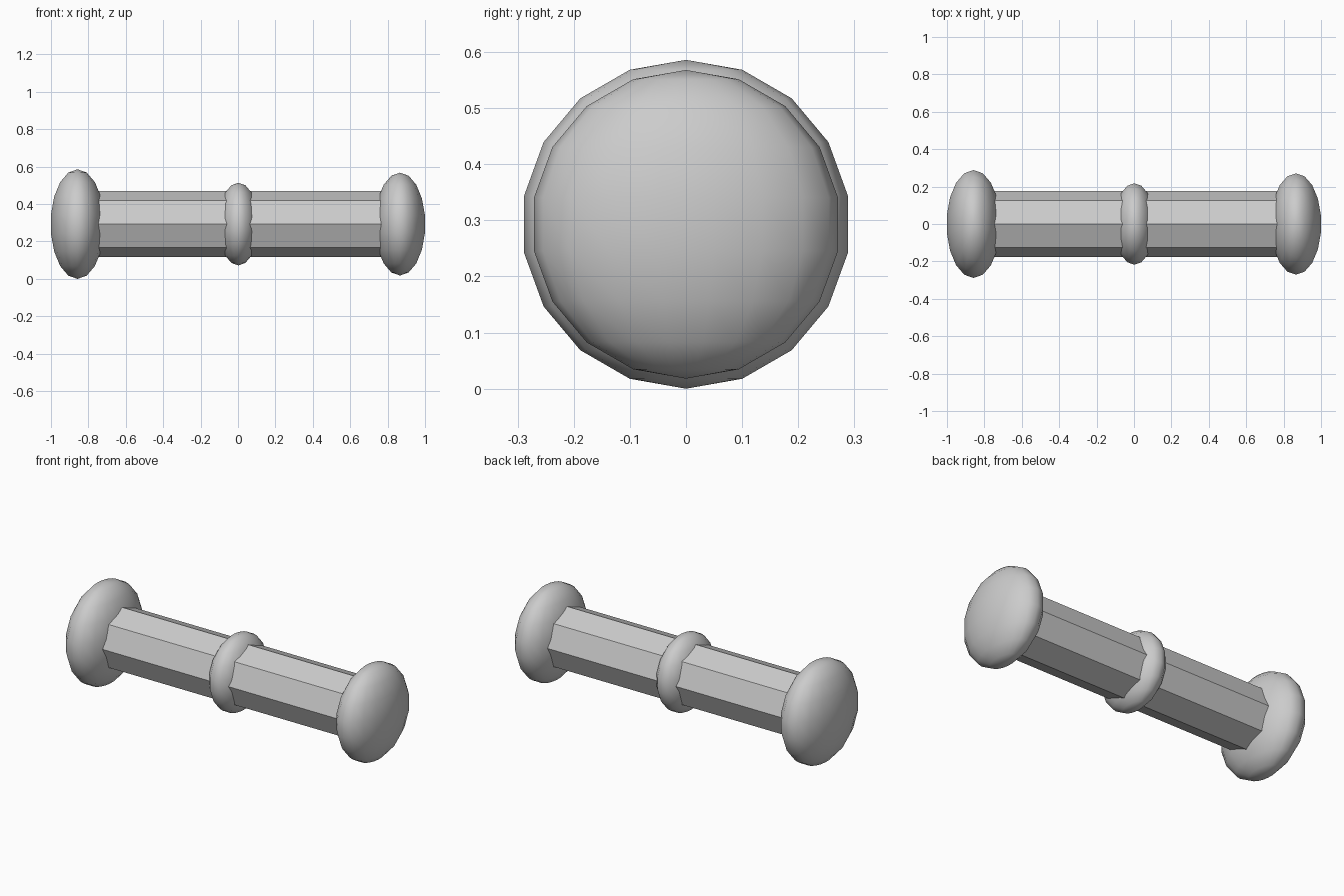
import bpy
from math import pi

if "Cube" in bpy.data.objects:
    bpy.data.objects.remove(bpy.data.objects["Cube"])

AXIS_Z = 0.293  # height of the bar's centre line


def knob(name, x, r):
    """Low-segment sphere squashed to half width along the bar."""
    bpy.ops.mesh.primitive_uv_sphere_add(segments=18, ring_count=9, radius=1,
                                         location=(x, 0, AXIS_Z))
    ob = bpy.context.object
    ob.name = name
    ob.scale = (r * 0.5, r, r)
    bpy.ops.object.transform_apply(location=False, rotation=False, scale=True)
    bpy.ops.object.shade_smooth()
    return ob


# octagonal bar, corners up, down, front and back
bpy.ops.mesh.primitive_cylinder_add(vertices=8, radius=0.177, depth=1.725,
                                    location=(0.004, 0, AXIS_Z),
                                    rotation=(0, pi / 2, 0))
bpy.context.object.name = "shaft"

# rounded end knobs and middle collar
knob("large_end_knob", -0.858, 0.293)
knob("small_end_knob", 0.866, 0.275)
knob("middle_collar", 0.002, 0.221)
